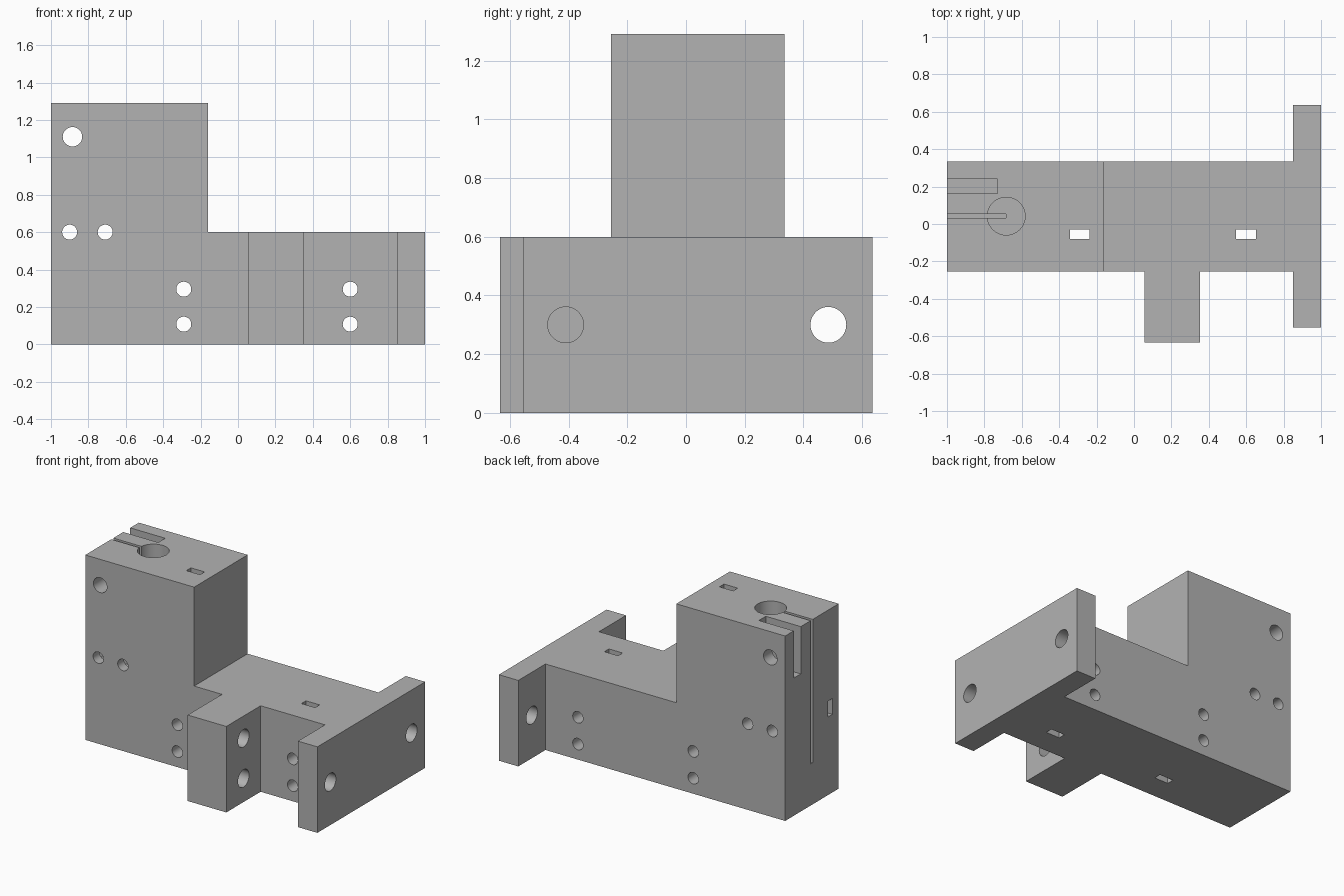
import bpy
import math
from mathutils import Vector

cube = bpy.data.objects.get("Cube")
if cube:
    bpy.data.objects.remove(cube, do_unlink=True)

grey = bpy.data.materials.new("plain grey")
grey.use_nodes = True
grey.diffuse_color = (0.45, 0.45, 0.45, 1)
grey.node_tree.nodes["Principled BSDF"].inputs["Base Color"].default_value = (0.45, 0.45, 0.45, 1)


def box(name, low, high):
    low, high = Vector(low), Vector(high)
    bpy.ops.mesh.primitive_cube_add(size=1, location=(low + high) / 2)
    ob = bpy.context.object
    ob.name = name
    ob.scale = high - low
    bpy.ops.object.transform_apply(location=True, rotation=True, scale=True)
    return ob


def rod(name, start, end, radius):
    start, end = Vector(start), Vector(end)
    axis = end - start
    bpy.ops.mesh.primitive_cylinder_add(
        vertices=48, radius=radius, depth=axis.length, location=(start + end) / 2,
        rotation=axis.to_track_quat('Z', 'Y').to_euler())
    ob = bpy.context.object
    ob.name = name
    bpy.ops.object.transform_apply(location=True, rotation=True, scale=True)
    return ob


def combine(target, tool, operation):
    tool.hide_render = True
    mod = target.modifiers.new(tool.name, 'BOOLEAN')
    mod.operation = operation
    mod.solver = 'EXACT'
    mod.object = tool
    bpy.context.view_layer.objects.active = target
    bpy.ops.object.modifier_apply(modifier=mod.name)
    bpy.data.objects.remove(tool, do_unlink=True)


# L-shaped body: profile pulled from front to back
FRONT, BACK = -0.255, 0.335
profile = [(-1, 0), (1, 0), (1, 0.6), (-0.16, 0.6), (-0.16, 1.29), (-1, 1.29)]
n = len(profile)
verts = [(x, y, z) for y in (FRONT, BACK) for x, z in profile]
faces = [tuple(range(n)), tuple(reversed(range(n, 2 * n)))]
faces += [(i, i + n, (i + 1) % n + n, (i + 1) % n) for i in range(n)]
mesh = bpy.data.meshes.new("bracket_body")
mesh.from_pydata(verts, [], faces)
body = bpy.data.objects.new("bracket_body", mesh)
bpy.context.collection.objects.link(body)

# End plate and front lug
combine(body, box("end_plate", (0.85, -0.553, 0), (1, 0.635, 0.6)), 'UNION')
combine(body, box("front_lug", (0.055, -0.633, 0), (0.353, -0.2, 0.6)), 'UNION')

# Bolt holes running front to back
bolts = [(-0.885, 1.11, 0.052), (-0.9, 0.6, 0.04), (-0.71, 0.6, 0.04)]
bolts += [(x, z, 0.04) for x in (-0.29, 0.6) for z in (0.295, 0.108)]
for x, z, r in bolts:
    combine(body, rod("bolt_hole", (x, -0.4, z), (x, 0.4, z), r), 'DIFFERENCE')

# Mounting holes in the end plate and lug, running sideways
for y in (-0.41, 0.485):
    combine(body, rod("plate_hole", (0.8, y, 0.3), (1.1, y, 0.3), 0.061), 'DIFFERENCE')
for z in (0.445, 0.165):
    combine(body, rod("lug_hole", (0, -0.443, z), (0.45, -0.443, z), 0.061), 'DIFFERENCE')

# Vertical nut slots through the body
for x in (-0.29, 0.598):
    combine(body, box("nut_slot", (x - 0.053, -0.08, -0.1), (x + 0.053, -0.03, 1.4)), 'DIFFERENCE')

# Blind nut slot in the left-hand end
combine(body, box("end_nut_slot", (-1.1, -0.185, 0.545), (-0.66, -0.135, 0.655)), 'DIFFERENCE')

# Rod socket, clamp slit and clamp nut slot in the top of the tower
combine(body, rod("rod_socket", (-0.683, 0.042, 0.69), (-0.683, 0.042, 1.4), 0.101), 'DIFFERENCE')
combine(body, box("clamp_slit", (-1.1, 0.031, 0.29), (-0.685, 0.054, 1.4)), 'DIFFERENCE')
combine(body, box("clamp_nut_slot", (-1.1, 0.163, 0.96), (-0.73, 0.24, 1.4)), 'DIFFERENCE')

# Finish: one colour, smooth bores with crisp edges
body.data.materials.clear()
body.data.materials.append(grey)
for face in body.data.polygons:
    face.material_index = 0
bpy.ops.object.select_all(action='DESELECT')
body.select_set(True)
bpy.context.view_layer.objects.active = body
bpy.ops.object.shade_smooth_by_angle(angle=math.radians(30))
